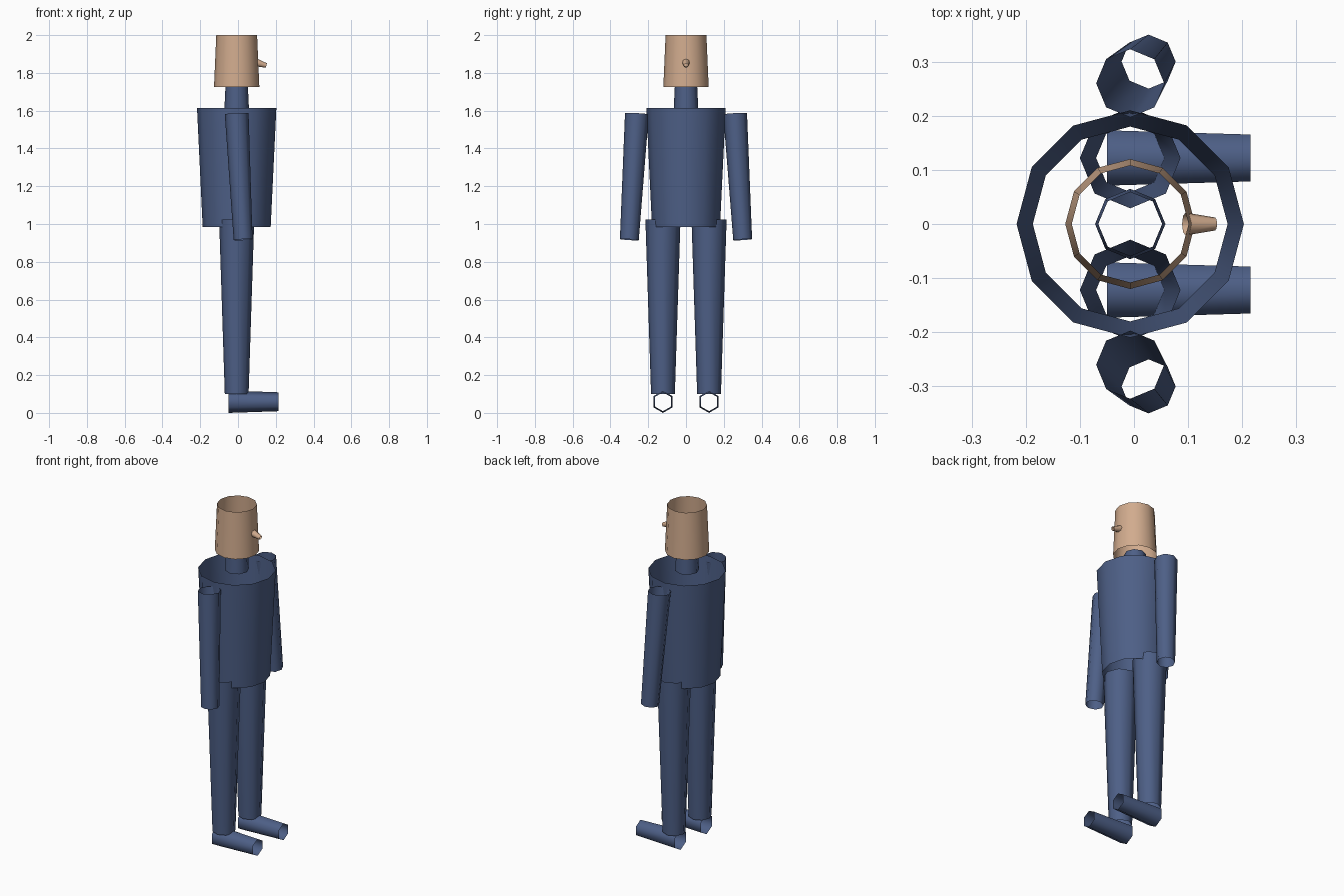
import bpy
import bmesh
from mathutils import Matrix, Vector

cube = bpy.data.objects.get("Cube")
if cube:
    bpy.data.objects.remove(cube, do_unlink=True)


def make_material(name, color):
    mat = bpy.data.materials.new(name)
    mat.use_nodes = True
    mat.diffuse_color = color
    bsdf = next(n for n in mat.node_tree.nodes if n.type == "BSDF_PRINCIPLED")
    bsdf.inputs["Base Color"].default_value = color
    return mat


skin = make_material("skin", (0.64, 0.41, 0.27, 1))
cloth = make_material("blue cloth", (0.075, 0.115, 0.24, 1))


def tube(name, start, end, r_start, r_end, sides, mat):
    """Open, smooth, tapered tube between two points."""
    start, end = Vector(start), Vector(end)
    axis = end - start
    up = Vector((0, 0, 1))
    turn = up.rotation_difference(axis).to_matrix().to_4x4()
    bm = bmesh.new()
    bmesh.ops.create_cone(bm, cap_ends=False, segments=sides,
                          radius1=r_start, radius2=r_end, depth=axis.length)
    # put a corner on the local x axis
    corner = max(bm.verts, key=lambda v: v.co.x)
    angle = -corner.co.to_2d().angle_signed(Vector((1, 0)))
    bm.transform(Matrix.Rotation(-angle, 4, "Z"))
    bm.transform(Matrix.Translation((start + end) / 2) @ turn)
    for face in bm.faces:
        face.smooth = True
    mesh = bpy.data.meshes.new(name)
    bm.to_mesh(mesh)
    bm.free()
    mesh.materials.append(mat)
    obj = bpy.data.objects.new(name, mesh)
    bpy.context.collection.objects.link(obj)
    return obj


CX = -0.007  # body axis

# Body core
tube("torso", (CX, 0, 0.985), (CX, 0, 1.613), 0.18, 0.21, 12, cloth)
tube("neck", (CX, 0, 1.61), (CX, 0, 1.735), 0.065, 0.059, 8, cloth)

# Head and nose
tube("head", (CX, 0, 1.725), (CX, 0, 2.0), 0.12, 0.108, 12, skin)
tube("nose", (0.095, 0, 1.856), (0.15, 0, 1.839), 0.021, 0.012, 8, skin)

# Limbs, one set per side; the figure faces +x so its left is +y
for side, s in (("left", 1), ("right", -1)):
    tube(side + "_arm", (0.027, s * 0.3, 0.917), (CX, s * 0.26, 1.584),
         0.05, 0.063, 8, cloth)
    tube(side + "_leg", (CX, s * 0.122, 0.1), (CX, s * 0.122, 1.025),
         0.063, 0.093, 8, cloth)
    tube(side + "_foot", (-0.05, s * 0.122, 0.059), (0.215, s * 0.122, 0.059),
         0.059, 0.05, 6, cloth)
